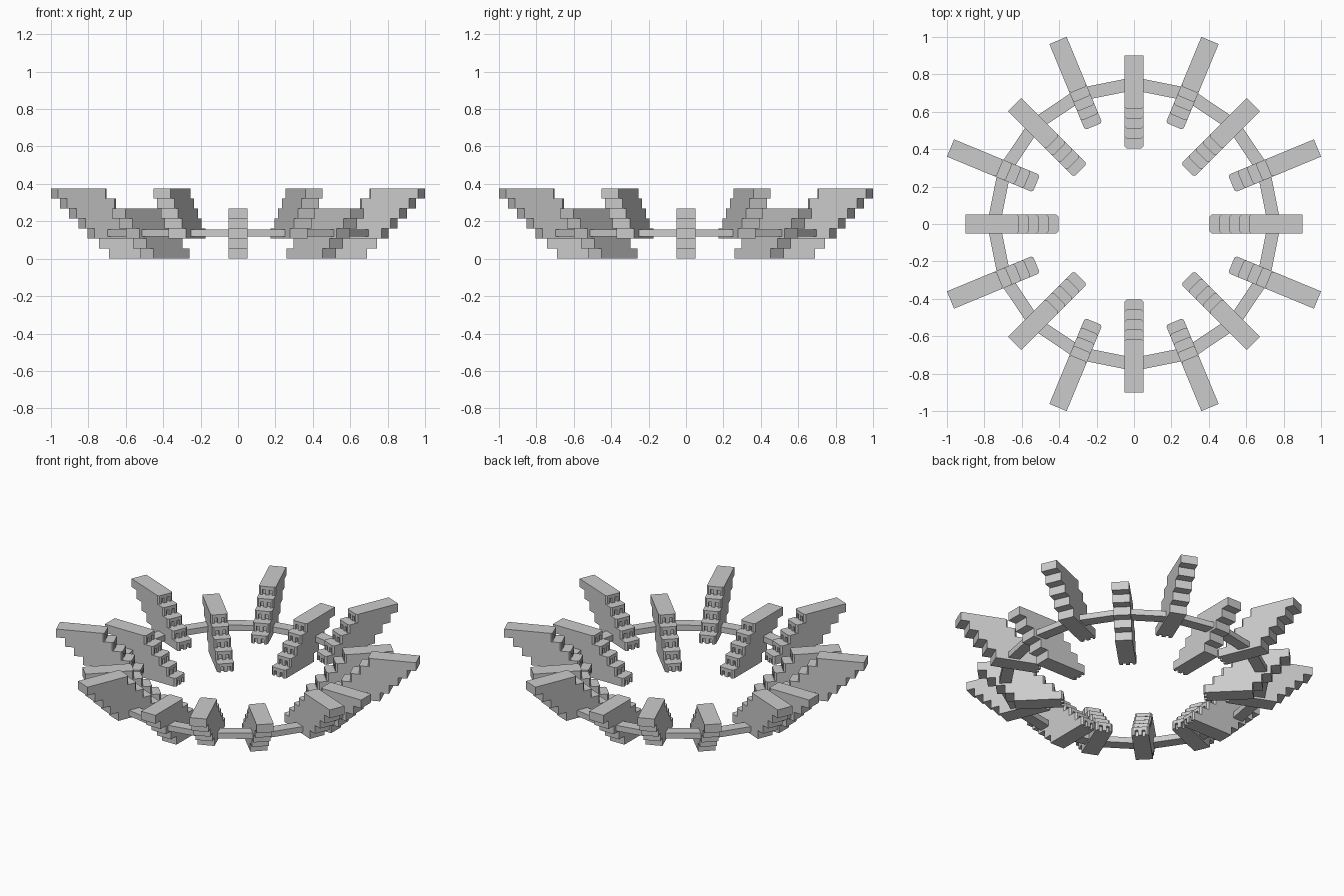
import bpy, bmesh
from math import cos, sin, pi
from mathutils import Vector

if "Cube" in bpy.data.objects:
    bpy.data.objects.remove(bpy.data.objects["Cube"])

STEP = 0.053      # tread depth
RISE = 0.0535     # riser height
LAYERS = 5
LENGTH = 0.285    # length of one layer
HALF = 0.05       # half width of an arm
N = 16


def prism(bm, pts, vec):
    """Closed prism: polygon pts swept along vec."""
    a = [bm.verts.new(p) for p in pts]
    b = [bm.verts.new(Vector(p) + Vector(vec)) for p in pts]
    bm.faces.new(a)
    bm.faces.new(b[::-1])
    n = len(pts)
    for i in range(n):
        j = (i + 1) % n
        bm.faces.new((a[j], a[i], b[i], b[j]))


def make_object(name, bm):
    bmesh.ops.recalc_face_normals(bm, faces=bm.faces)
    me = bpy.data.meshes.new(name)
    bm.to_mesh(me)
    bm.free()
    ob = bpy.data.objects.new(name, me)
    bpy.context.collection.objects.link(ob)
    return ob


# Stepped arm: staircase profile on both the inner and outer side
bm = bmesh.new()
inner, outer = [], []
for i in range(LAYERS):
    x = i * STEP
    inner += [(x, -HALF, i * RISE), (x, -HALF, (i + 1) * RISE)]
    outer += [(x + LENGTH, -HALF, i * RISE), (x + LENGTH, -HALF, (i + 1) * RISE)]
prism(bm, inner + outer[::-1], (0, 2 * HALF, 0))
arm = make_object("arm_master", bm)

# Cutters: two slots in every riser and clipped riser corners
bm = bmesh.new()
C = 0.01
for i in range(LAYERS):
    x, z = i * STEP, i * RISE
    low = z - (0.01 if i == 0 else 0)
    for s in (-1, 1):
        y0, y1 = s * 0.02 - 0.009, s * 0.02 + 0.009
        prism(bm, [(x - 0.01, y0, low), (x + 0.018, y0, low),
                   (x + 0.018, y1, low), (x - 0.01, y1, low)],
              (0, 0, z + 0.032 - low))
        top = z + RISE + (0.01 if i == LAYERS - 1 else 0)
        prism(bm, [(x + 2 * C, s * (HALF + C), low), (x - C, s * (HALF + C), low),
                   (x - C, s * (HALF - 2 * C), low)], (0, 0, top - low))
cutter = make_object("cutter", bm)
cutter.hide_render = True

mod = arm.modifiers.new("slots", 'BOOLEAN')
mod.operation = 'DIFFERENCE'
mod.solver = 'EXACT'
mod.object = cutter
deps = bpy.context.evaluated_depsgraph_get()
arm_mesh = bpy.data.meshes.new_from_object(arm.evaluated_get(deps))
arm_mesh.name = "stepped_arm"
bpy.data.objects.remove(arm)
bpy.data.objects.remove(cutter)

# Arms around the circle, alternating low/inner and high/outer
for k in range(N):
    a = 2 * pi * k / N
    high = k % 2
    r = 0.565 if high else 0.405
    ob = bpy.data.objects.new("upper_arm" if high else "lower_arm", arm_mesh)
    ob.location = (r * cos(a), r * sin(a), 2 * RISE if high else 0)
    ob.rotation_euler = (0, 0, a)
    bpy.context.collection.objects.link(ob)

# Sixteen-sided ring linking the arms
bm = bmesh.new()
section = [(0.715, 0.12), (0.785, 0.12), (0.785, 0.156), (0.715, 0.156)]
rings = [[bm.verts.new((r * cos(2 * pi * k / N), r * sin(2 * pi * k / N), z))
          for r, z in section] for k in range(N)]
for k in range(N):
    p, q = rings[k], rings[(k + 1) % N]
    for i in range(4):
        j = (i + 1) % 4
        bm.faces.new((p[i], p[j], q[j], q[i]))
make_object("ring", bm)
